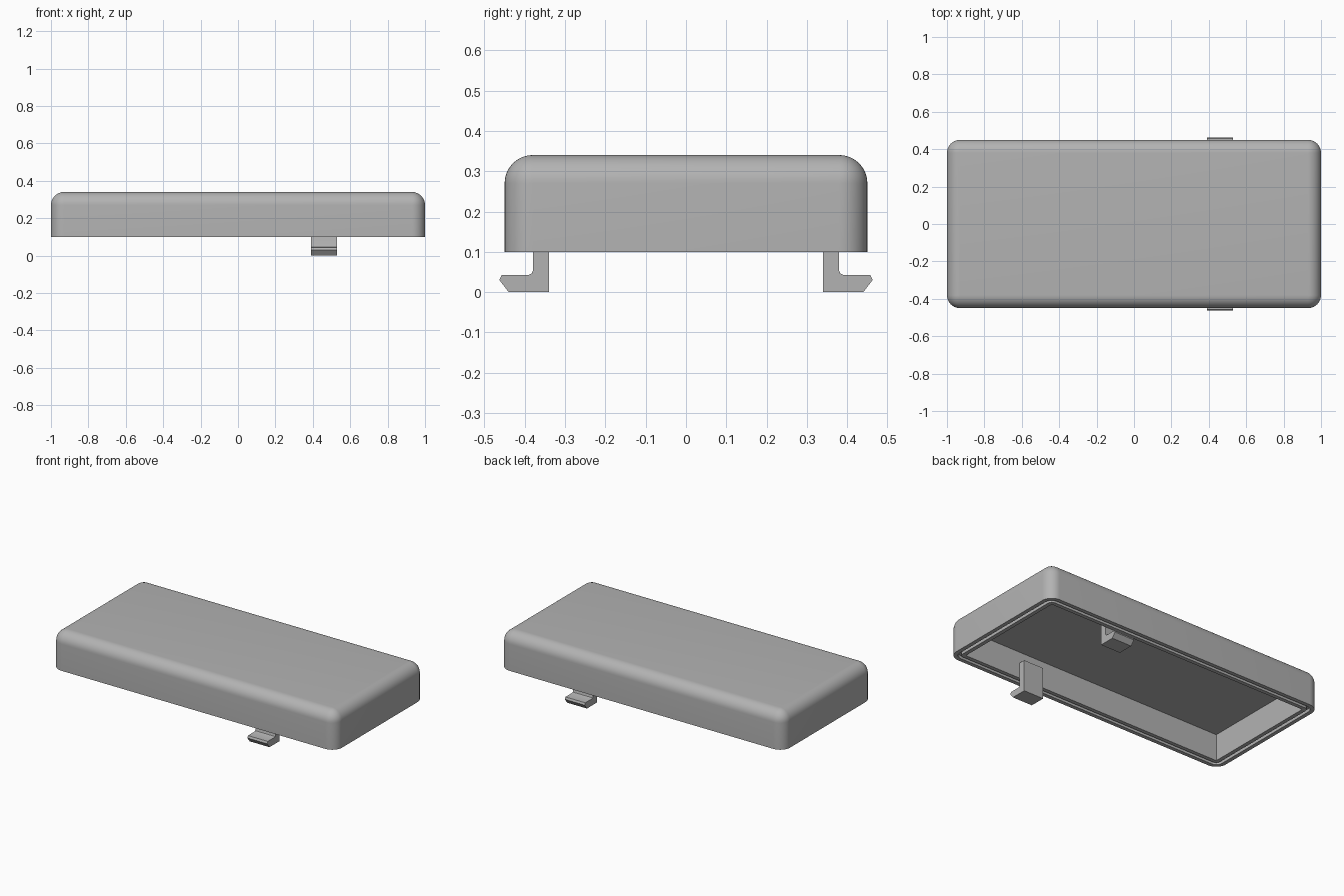
import bpy, bmesh
from math import sin, cos, pi, radians

cube = bpy.data.objects.get("Cube")
if cube:
    bpy.data.objects.remove(cube)

HALF_X, HALF_Y = 1.0, 0.45
RADIUS = 0.07          # corner radius, top fillet and wall thickness
RIM, TOP = 0.1, 0.34
SEG = 10

grey = bpy.data.materials.new("light_grey_plastic")
grey.use_nodes = True
colour = (0.45, 0.45, 0.45, 1)
grey.diffuse_color = colour
grey.node_tree.nodes["Principled BSDF"].inputs["Base Color"].default_value = colour


def finish(bm, name):
    bmesh.ops.remove_doubles(bm, verts=bm.verts, dist=1e-5)
    bmesh.ops.recalc_face_normals(bm, faces=bm.faces)
    mesh = bpy.data.meshes.new(name)
    bm.to_mesh(mesh)
    bm.free()
    mesh.materials.append(grey)
    obj = bpy.data.objects.new(name, mesh)
    bpy.context.collection.objects.link(obj)
    bpy.ops.object.select_all(action='DESELECT')
    obj.select_set(True)
    bpy.context.view_layer.objects.active = obj
    bpy.ops.object.shade_smooth_by_angle(angle=radians(30))
    return obj


def ring(bm, inset, z):
    """Rounded rectangle, inset from the outer wall, at height z."""
    r = RADIUS - inset
    verts = []
    for i, (sx, sy) in enumerate([(1, 1), (-1, 1), (-1, -1), (1, -1)]):
        for k in range(SEG + 1):
            a = (i + k / SEG) * pi / 2
            verts.append(bm.verts.new((sx * (HALF_X - RADIUS) + r * cos(a),
                                       sy * (HALF_Y - RADIUS) + r * sin(a), z)))
    return verts


# Lid: wall section swept round a rounded rectangle, from ceiling to top
section = [(RADIUS, TOP - RADIUS), (RADIUS, RIM),
           (0.045, RIM), (0.045, RIM + 0.02),      # groove in the rim
           (0.025, RIM + 0.02), (0.025, RIM), (0, RIM)]
for k in range(SEG + 1):
    a = k / SEG * pi / 2
    section.append((RADIUS * (1 - cos(a)), TOP - RADIUS + RADIUS * sin(a)))

bm = bmesh.new()
rings = [ring(bm, d, z) for d, z in section]
for lower, upper in zip(rings, rings[1:]):
    for i in range(len(lower)):
        j = (i + 1) % len(lower)
        bm.faces.new((lower[i], lower[j], upper[j], upper[i]))
bm.faces.new(rings[0])     # inner ceiling
bm.faces.new(rings[-1])    # top
finish(bm, "lid_shell")

# Snap clips: hooked section, extruded along x, mirrored front to back
hook = [(0.34, 0), (0.44, 0), (0.463, 0.03), (0.457, 0.043),
        (0.39, 0.043), (0.383, 0.046), (0.38, 0.053), (0.38, 0.2), (0.34, 0.2)]
for name, side in (("back_clip", 1), ("front_clip", -1)):
    bm = bmesh.new()
    face = bm.faces.new([bm.verts.new((0.39, side * y, z)) for y, z in hook])
    out = bmesh.ops.extrude_face_region(bm, geom=[face])
    moved = [v for v in out["geom"] if isinstance(v, bmesh.types.BMVert)]
    bmesh.ops.translate(bm, verts=moved, vec=(0.14, 0, 0))
    finish(bm, name)
